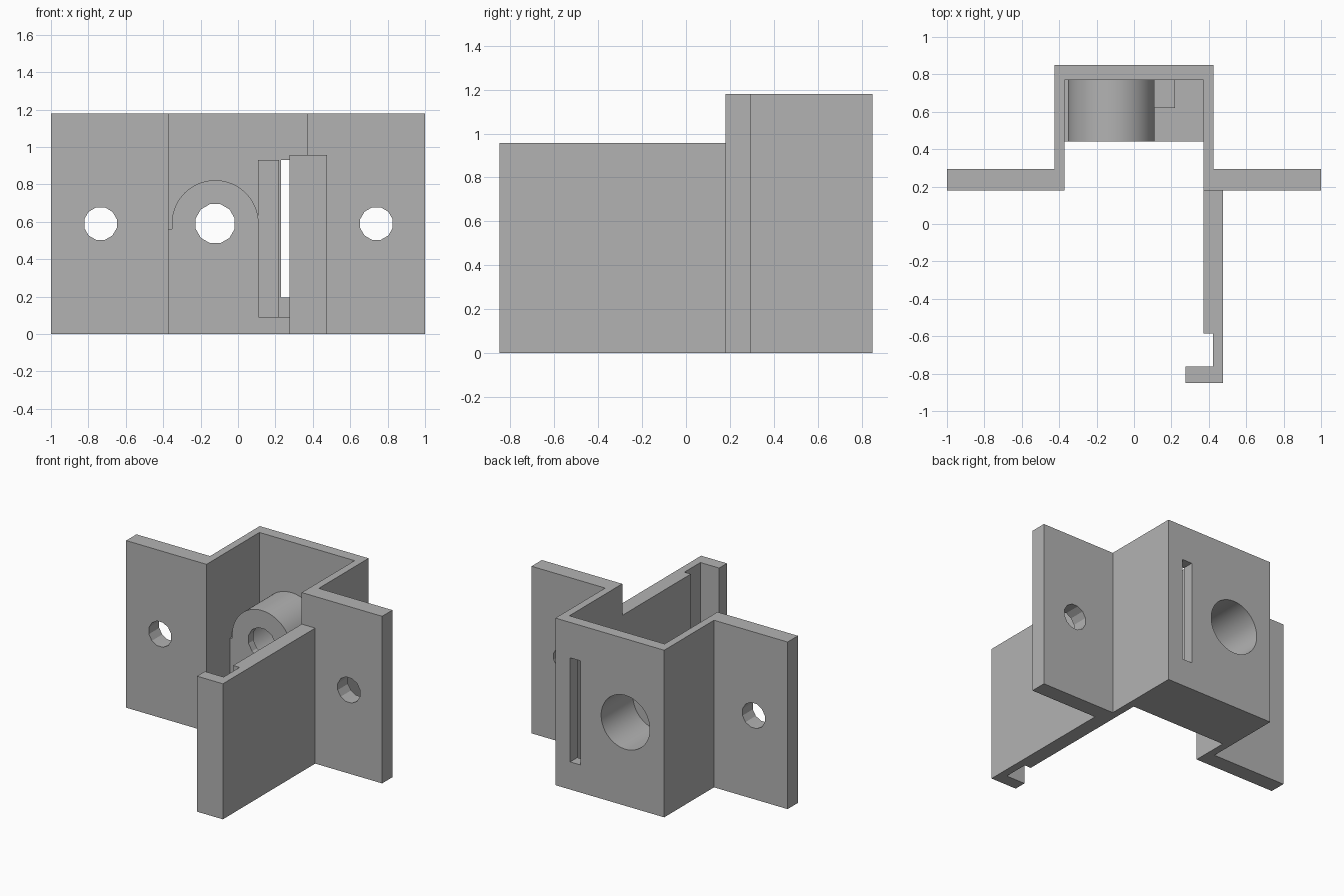
import bpy, bmesh
from math import sin, cos, pi, radians
from mathutils import Vector

cube = bpy.data.objects.get("Cube")
if cube:
    bpy.data.objects.remove(cube, do_unlink=True)

grey = bpy.data.materials.new("plain grey")
grey.use_nodes = True
colour = (0.45, 0.45, 0.45, 1)
grey.diffuse_color = colour
grey.node_tree.nodes["Principled BSDF"].inputs["Base Color"].default_value = colour


def prism(name, profile, start, end, axis="z"):
    """Extrude a closed profile along z (profile in x, y) or y (profile in x, z)."""
    bm = bmesh.new()
    place = (lambda a, b: (a, b, start)) if axis == "z" else (lambda a, b: (a, start, b))
    face = bm.faces.new([bm.verts.new(place(a, b)) for a, b in profile])
    extruded = bmesh.ops.extrude_face_region(bm, geom=[face])["geom"]
    shift = Vector((0, 0, end - start)) if axis == "z" else Vector((0, end - start, 0))
    bmesh.ops.translate(bm, vec=shift, verts=[g for g in extruded if isinstance(g, bmesh.types.BMVert)])
    bmesh.ops.recalc_face_normals(bm, faces=bm.faces)
    mesh = bpy.data.meshes.new(name)
    bm.to_mesh(mesh)
    bm.free()
    obj = bpy.data.objects.new(name, mesh)
    mesh.materials.append(grey)
    bpy.context.collection.objects.link(obj)
    return obj


def arc(cx, cz, radius, first, last, steps):
    angles = [radians(first + (last - first) * i / steps) for i in range(steps + 1)]
    return [(cx + radius * cos(a), cz + radius * sin(a)) for a in angles]


def circle(cx, cz, radius, sides):
    turn = 180 / sides
    return arc(cx, cz, radius, turn, 360 + turn, sides)[:-1]


def rect(x0, x1, b0, b1):
    return [(x0, b0), (x1, b0), (x1, b1), (x0, b1)]


def select_only(obj):
    bpy.ops.object.select_all(action="DESELECT")
    obj.select_set(True)
    bpy.context.view_layer.objects.active = obj


def cut(obj, profile, start, end):
    cutter = prism("cutter", profile, start, end, "y")
    cutter.hide_render = True
    mod = obj.modifiers.new("cut", "BOOLEAN")
    mod.operation, mod.solver, mod.object = "DIFFERENCE", "EXACT", cutter
    select_only(obj)
    bpy.ops.object.modifier_apply(modifier=mod.name)
    bpy.data.objects.remove(cutter, do_unlink=True)


HEIGHT, MID = 1.18, 0.59
BACK, INNER_BACK, BOSS_FRONT = 0.85, 0.77, 0.44
FLANGE_FRONT, FLANGE_BACK = 0.18, 0.295
IN, OUT = 0.372, 0.425
BORE_X = -0.122

# Hat-shaped bracket: two flanges around a three-sided pocket
half = [(IN, INNER_BACK), (IN, FLANGE_FRONT), (1, FLANGE_FRONT),
        (1, FLANGE_BACK), (OUT, FLANGE_BACK), (OUT, BACK)]
bracket = prism("bracket", half + [(-x, y) for x, y in reversed(half)], 0, HEIGHT)
for x in (-0.735, 0.74):
    cut(bracket, circle(x, MID, 0.09, 12), 0, 0.4)
cut(bracket, circle(BORE_X, MID, 0.19, 64), 0.6, 1)
cut(bracket, rect(0.23, 0.31, 0.195, 0.93), 0.6, 1)

# Pocket floor and arched boss as one profile, with a stepped bore
boss_profile = [(-IN, 0), (IN, 0), (IN, 0.09), (0.11, 0.09)]
boss_profile += arc(BORE_X, MID, 0.232, 0, 180, 40)
boss_profile += [(-0.354, 0.56), (-IN, 0.56)]
boss = prism("floor_and_boss", boss_profile, BOSS_FRONT, INNER_BACK, "y")
cut(boss, circle(BORE_X, MID, 0.19, 64), 0.495, 0.9)
cut(boss, circle(BORE_X, MID, 0.108, 12), 0.3, 0.6)

# Upright rib beside the slot
rib = prism("rib", rect(0.108, 0.22, 0.09, 0.93), 0.62, INNER_BACK, "y")

# Long side arm ending in an inward hook
arm = prism("hooked_arm", [(IN, FLANGE_FRONT), (IN, -0.585), (0.422, -0.585), (0.422, -0.763),
                           (0.275, -0.763), (0.275, -BACK), (0.477, -BACK), (0.477, FLANGE_FRONT)], 0, 0.957)

for obj in (bracket, boss, rib, arm):
    select_only(obj)
    bpy.ops.object.shade_smooth_by_angle(angle=radians(25))
